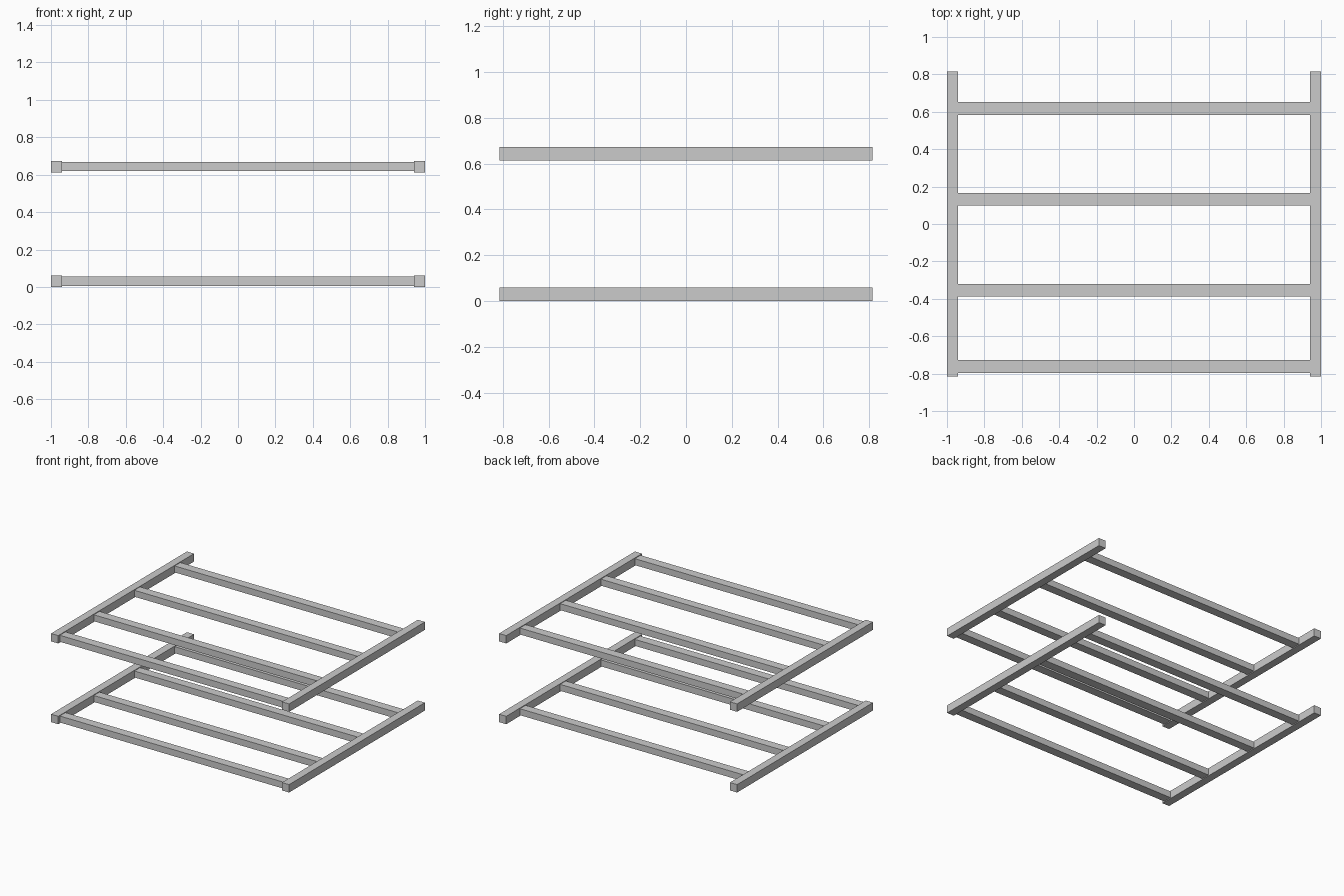
import bpy

if "Cube" in bpy.data.objects:
    bpy.data.objects.remove(bpy.data.objects["Cube"])


def box(name, x, y, z):
    """Axis-aligned box from (min, max) ranges."""
    bpy.ops.mesh.primitive_cube_add(size=1, location=[(a + b) / 2 for a, b in (x, y, z)])
    ob = bpy.context.object
    ob.name = name
    ob.scale = [b - a for a, b in (x, y, z)]
    bpy.ops.object.transform_apply(location=False, rotation=False, scale=True)
    return ob


SLAT_Y = (0.617, 0.133, -0.354, -0.762)   # slat centres, back to front
SLAT_HALF = 0.034

# Two identical frames, one above the other
for level, z0 in (("lower", 0.0), ("upper", 0.613)):
    # Side rails
    box(f"{level}_left_rail", (-1, -0.94), (-0.815, 0.815), (z0, z0 + 0.06))
    box(f"{level}_right_rail", (0.94, 1), (-0.815, 0.815), (z0, z0 + 0.06))
    # Cross slats between the rails
    for i, y in enumerate(SLAT_Y, 1):
        box(f"{level}_slat_{i}", (-0.94, 0.94), (y - SLAT_HALF, y + SLAT_HALF),
            (z0 + 0.006, z0 + 0.055))
